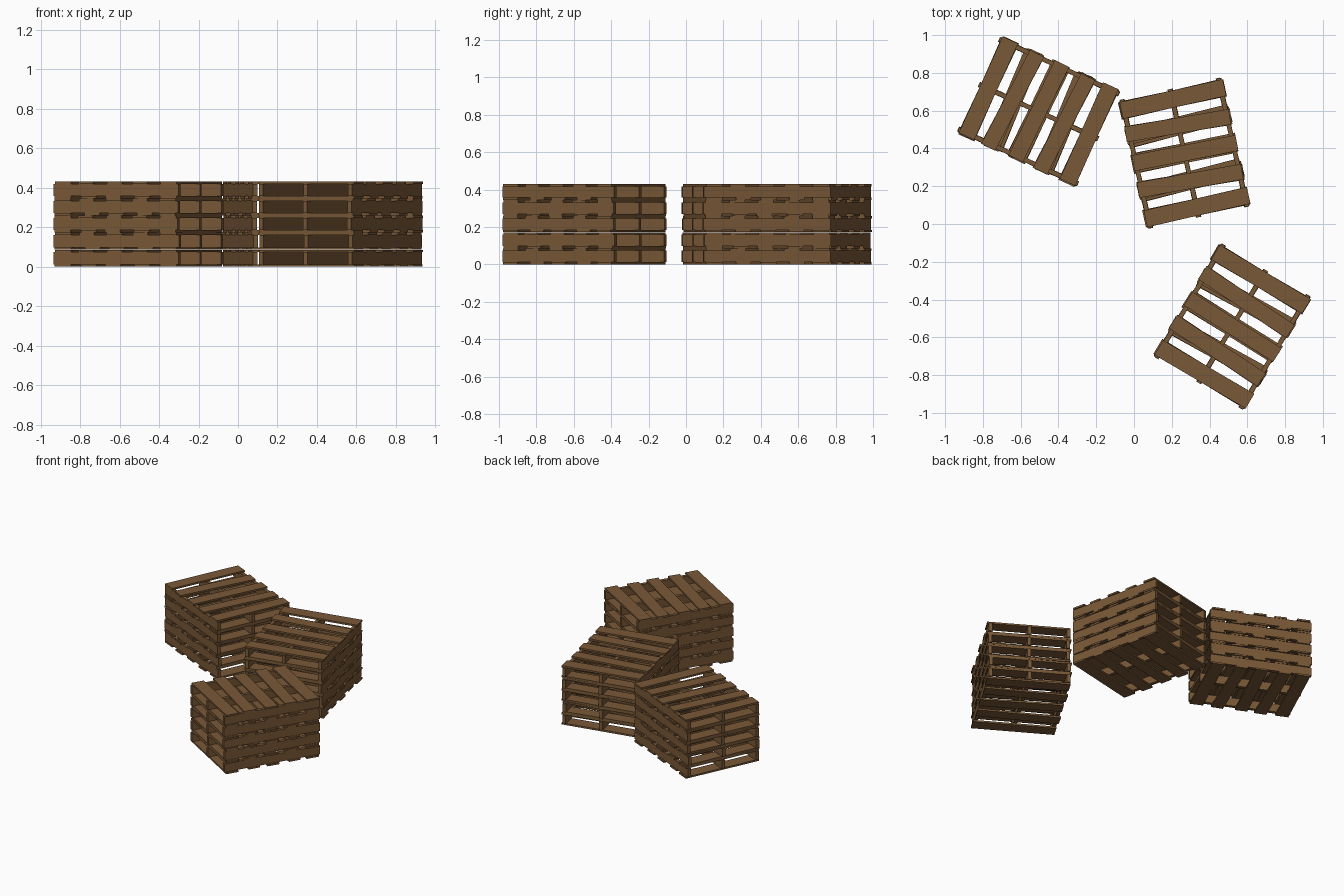
import bpy, bmesh
from math import radians
from mathutils import Matrix, Vector

if "Cube" in bpy.data.objects:
    bpy.data.objects.remove(bpy.data.objects["Cube"])

BOARD_T, STRINGER_H = 0.0125, 0.061
PALLET_H = 2 * BOARD_T + STRINGER_H
BOARD_L, STRINGER_L, STRINGER_W = 0.56, 0.695, 0.024

wood = bpy.data.materials.new("brown_wood")
wood.diffuse_color = (0.19, 0.098, 0.038, 1)
wood.use_nodes = True
wood.node_tree.nodes["Principled BSDF"].inputs["Base Color"].default_value = wood.diffuse_color


def box(bm, size, centre, yaw=0.0):
    m = (Matrix.Translation(Vector(centre)) @ Matrix.Rotation(radians(yaw), 4, 'Z')
         @ Matrix.Diagonal((*size, 1)))
    bmesh.ops.create_cube(bm, size=1, matrix=m)


def pallet_mesh():
    bm = bmesh.new()
    # three stringers running along local y
    for x in (-0.262, 0, 0.262):
        box(bm, (STRINGER_W, STRINGER_L, STRINGER_H), (x, 0, PALLET_H / 2))
    # slightly crooked deck boards, top and bottom: y, width, yaw
    top = [(-0.293, 0.09, 0.3), (-0.15, 0.083, -2.5), (0.0, 0.085, -1.5),
           (0.15, 0.083, -3), (0.293, 0.09, 0)]
    bottom = [(-0.293, 0.09, 0), (-0.14, 0.083, 2), (0.01, 0.085, -1),
              (0.155, 0.083, 1.5), (0.293, 0.09, -0.3)]
    for boards, z in ((top, PALLET_H - BOARD_T / 2), (bottom, BOARD_T / 2)):
        for i, (y, w, yaw) in enumerate(boards):
            shift = 0.003 * (-1) ** i
            box(bm, (BOARD_L, w, BOARD_T), (shift, y, z), yaw)
    me = bpy.data.meshes.new("pallet")
    bm.to_mesh(me)
    bm.free()
    me.materials.append(wood)
    return me


mesh = pallet_mesh()

# three stacks of five pallets: centre x, centre y, board direction
stacks = {"left": (-0.505, 0.595, 65.5), "middle": (0.267, 0.375, 12.6),
          "front": (0.52, -0.543, -30.8)}
layer_turn = (0, 180.4, -0.5, 179.7, 0)
for name, (x, y, angle) in stacks.items():
    for i, turn in enumerate(layer_turn):
        ob = bpy.data.objects.new(f"{name}_stack_pallet_{i + 1}", mesh)
        ob.location = (x, y, i * (PALLET_H + 0.0002))
        ob.rotation_euler.z = radians(angle + turn)
        bpy.context.collection.objects.link(ob)
